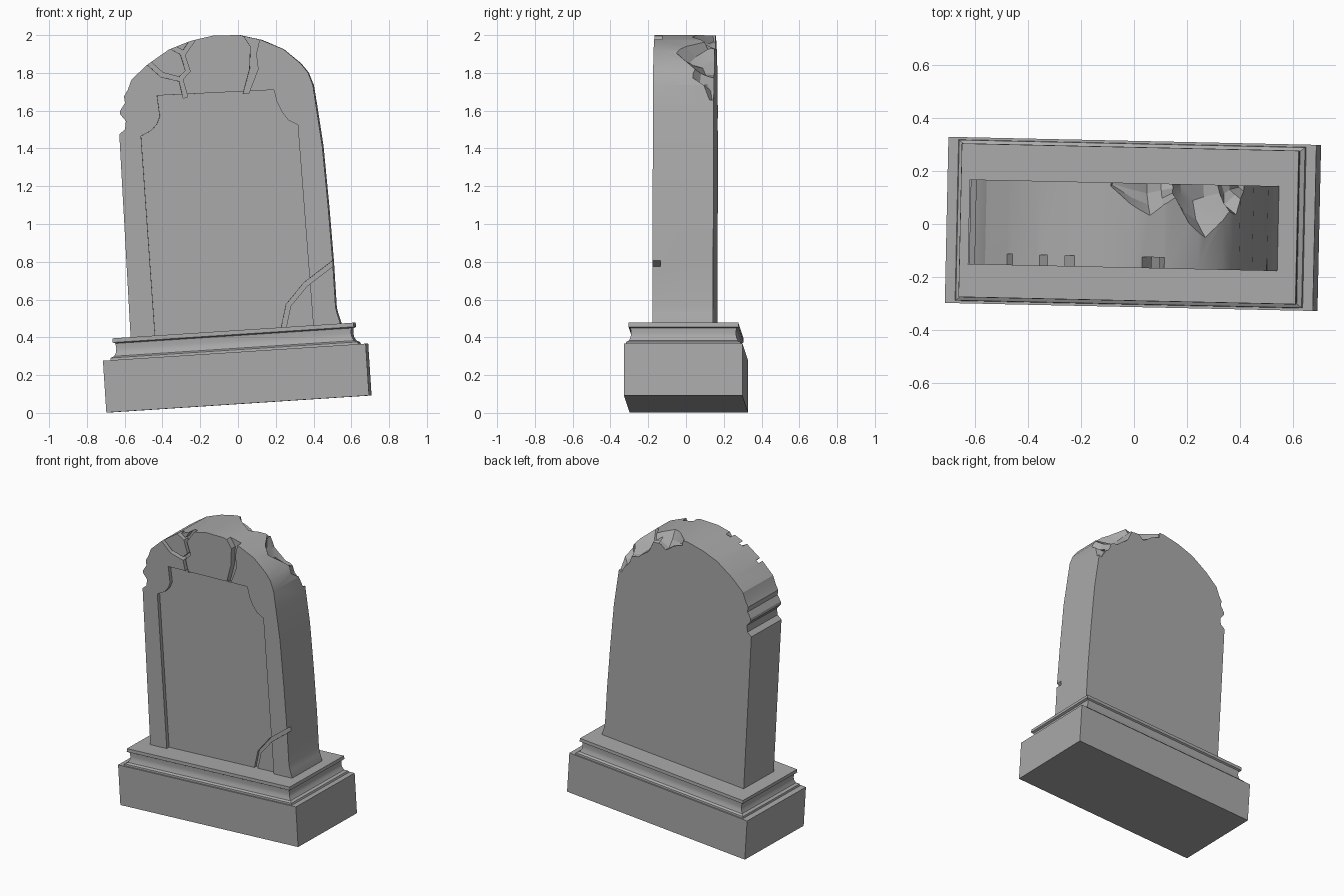
import bpy, bmesh, math, random
from mathutils import Matrix, Vector

random.seed(4)
cube = bpy.data.objects.get("Cube")
if cube:
    bpy.data.objects.remove(cube, do_unlink=True)

stone = bpy.data.materials.new("weathered grey stone")
stone.use_nodes = True
GREY = (0.4, 0.4, 0.4, 1)
stone.diffuse_color = GREY
stone.node_tree.nodes["Principled BSDF"].inputs["Base Color"].default_value = GREY

YAW = Matrix.Rotation(math.radians(-1.25), 4, 'Z')
FRONT, BACK = -0.166, 0.155


def loft(name, rings, matrix=YAW):
    """Closed solid through a list of equal-length rings, capped at both ends."""
    bm = bmesh.new()
    loops = [[bm.verts.new(p) for p in ring] for ring in rings]
    for a, b in zip(loops, loops[1:]):
        for i in range(len(a)):
            j = (i + 1) % len(a)
            bm.faces.new((a[i], a[j], b[j], b[i]))
    bm.faces.new(loops[0])
    bm.faces.new(loops[-1])
    bmesh.ops.recalc_face_normals(bm, faces=bm.faces)
    bm.transform(matrix)
    mesh = bpy.data.meshes.new(name)
    bm.to_mesh(mesh)
    bm.free()
    mesh.materials.append(stone)
    obj = bpy.data.objects.new(name, mesh)
    bpy.context.collection.objects.link(obj)
    return obj


def prism(name, outline, y0, y1):
    return loft(name, [[(x, y, z) for x, z in outline] for y in (y0, y1)])


def crack(name, path, width=0.025, depth=0.042):
    """Groove cutter that follows a path across the front face."""
    pts = [Vector(p) for p in path]
    left, right = [], []
    for i, p in enumerate(pts):
        d = (pts[min(i + 1, len(pts) - 1)] - pts[max(i - 1, 0)]).normalized()
        n = Vector((-d.y, d.x)) * width / 2
        left.append(p + n)
        right.append(p - n)
    return prism(name, left + right[::-1], FRONT - 0.1, FRONT + depth)


def carve(target, cutter):
    cutter.hide_render = True
    mod = target.modifiers.new("carve", 'BOOLEAN')
    mod.operation = 'DIFFERENCE'
    mod.solver = 'EXACT'
    mod.object = cutter
    bpy.context.view_layer.objects.active = target
    bpy.ops.object.modifier_apply(modifier=mod.name)
    bpy.data.objects.remove(cutter, do_unlink=True)


def smooth(obj, angle):
    bpy.ops.object.select_all(action='DESELECT')
    obj.select_set(True)
    bpy.context.view_layer.objects.active = obj
    bpy.ops.object.shade_smooth_by_angle(angle=math.radians(angle))


# Sunken base: stacked rectangular sections, tipped up towards +x
def section(hx, hy, z):
    return [(sx * hx, sy * hy, z) for sx, sy in ((-1, -1), (1, -1), (1, 1), (-1, 1))]


tilt = Matrix.Translation((0.005, 0, 0.047)) @ YAW @ Matrix.Rotation(math.radians(-3.72), 4, 'Y')
loft("plinth", [section(0.697, 0.314, z) for z in (0, 0.275)], tilt)
moulding = [(0.66, 0.305, 0.27), (0.655, 0.303, 0.287), (0.637, 0.288, 0.295),
            (0.626, 0.28, 0.315), (0.623, 0.278, 0.335), (0.626, 0.28, 0.362),
            (0.64, 0.291, 0.368), (0.638, 0.29, 0.39)]
smooth(loft("base_moulding", [section(*s) for s in moulding], tilt), 30)

# Leaning slab with a worn left shoulder and a flared right foot
rim = [(-0.58, 1.71), (-0.56, 1.765), (-0.475, 1.845), (-0.36, 1.925), (-0.245, 1.97),
       (-0.125, 1.998), (0.01, 2.0), (0.125, 1.975), (0.245, 1.925), (0.335, 1.85),
       (0.375, 1.80), (0.40, 1.735), (0.42, 1.605)]
left_side = [(-0.56, 0.33), (-0.565, 0.40), (-0.625, 1.475), (-0.595, 1.5), (-0.59, 1.545),
             (-0.62, 1.58), (-0.62, 1.6), (-0.595, 1.64), (-0.6, 1.675)]
right_side = [(0.45, 1.41), (0.48, 1.10), (0.505, 0.80), (0.52, 0.56), (0.53, 0.52),
              (0.545, 0.475), (0.55, 0.40)]
slab = prism("headstone_slab", left_side + rim + right_side, FRONT, BACK)

# Recessed inscription panel with scooped upper corners
panel = [(-0.43, 0.33), (-0.51, 1.465), (-0.455, 1.495), (-0.425, 1.53), (-0.41, 1.57),
         (-0.425, 1.68), (0.193, 1.71), (0.21, 1.645), (0.235, 1.595), (0.27, 1.55),
         (0.32, 1.525), (0.41, 0.36)]
carve(slab, prism("panel_cutter", panel, FRONT - 0.1, FRONT + 0.025))

# Cracks across the front face
cracks = [
    [(-0.50, 1.88), (-0.40, 1.79), (-0.30, 1.765), (-0.275, 1.67)],
    [(-0.31, 1.76), (-0.262, 1.81), (-0.29, 1.895), (-0.22, 2.0)],
    [(-0.37, 1.95), (-0.28, 1.9)],
    [(0.23, 0.38), (0.27, 0.57), (0.36, 0.68), (0.53, 0.81)],
]
for path in cracks:
    carve(slab, crack("crack_cutter", path))
wedge = [(0.01, 2.03), (0.07, 1.94), (0.065, 1.82), (0.03, 1.69), (0.06, 1.69),
         (0.11, 1.82), (0.1, 1.9), (0.13, 2.03)]
carve(slab, prism("wedge_crack_cutter", wedge, FRONT - 0.1, FRONT + 0.042))

# Jagged break along the upper right of the rear rim
centre = Vector((-0.02, 1.45))
front_reach = [(-0.09, 0.14), (-0.01, 0.07), (0.06, 0.03), (0.11, 0.07), (0.155, 0.1),
               (0.21, 0.0), (0.27, -0.05), (0.32, 0.0), (0.36, 0.05), (0.385, 0.04),
               (0.4, 0.1), (0.412, 0.13)]


def rim_height(x):
    for (x0, z0), (x1, z1) in zip(rim, rim[1:]):
        if x0 <= x <= x1:
            return z0 + (z1 - z0) * (x - x0) / (x1 - x0)


rings = []
for x, reach in front_reach:
    ray = Vector((x, rim_height(x))) - centre
    bite = min(0.1, 0.02 + (BACK - reach) * 0.6)
    profile = [(0.2, 1 - bite / ray.length)]
    for t in (0.3, 0.65):
        dent = 1 - bite * (1 - t * 0.8) / ray.length + random.uniform(-0.045, 0.03)
        profile.append((BACK + (reach - BACK) * t, dent))
    profile += [(reach, 1.01), (reach, 1.4), (0.2, 1.4)]
    rings.append([(centre.x + ray.x * s, y, centre.y + ray.y * s) for y, s in profile])
carve(slab, loft("rim_break_cutter", rings))
smooth(slab, 20)
